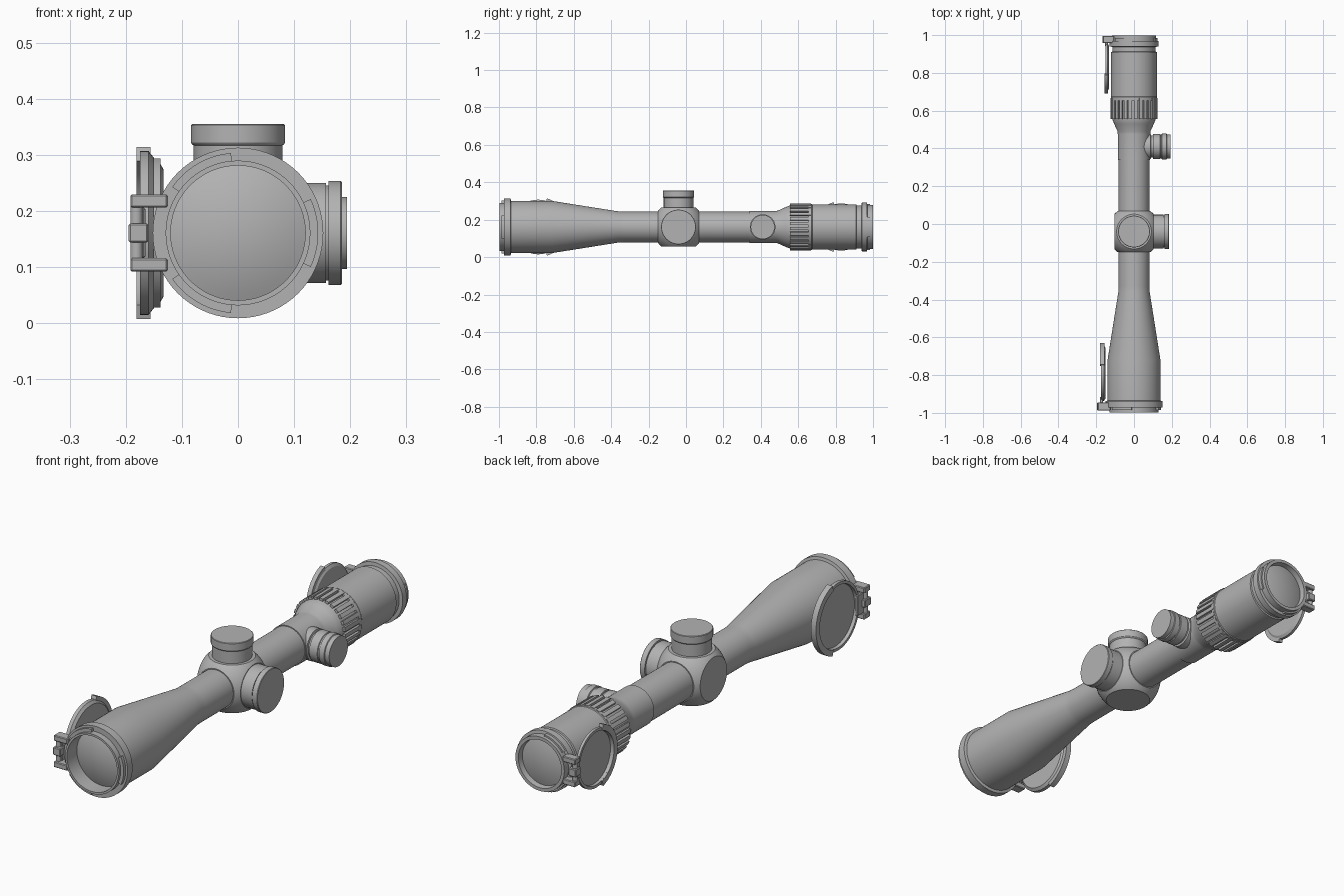
import bpy, bmesh, math
from mathutils import Vector

if "Cube" in bpy.data.objects:
    bpy.data.objects.remove(bpy.data.objects["Cube"], do_unlink=True)

grey = bpy.data.materials.new("matte grey")
grey.use_nodes = True
COLOUR = (0.45, 0.45, 0.45, 1)
grey.diffuse_color = COLOUR
grey.node_tree.nodes["Principled BSDF"].inputs["Base Color"].default_value = COLOUR

X, Y, Z = Vector((1, 0, 0)), Vector((0, 1, 0)), Vector((0, 0, 1))
AXIS_Z = 0.161            # height of the optical axis
SADDLE_Y = -0.04          # middle of the turret housing


def at(y):
    return Vector((0, y, AXIS_Z))


def finish(name, bm, smooth=True):
    bmesh.ops.recalc_face_normals(bm, faces=bm.faces)
    mesh = bpy.data.meshes.new(name)
    bm.to_mesh(mesh)
    bm.free()
    mesh.materials.append(grey)
    ob = bpy.data.objects.new(name, mesh)
    bpy.context.collection.objects.link(ob)
    if smooth:
        bpy.ops.object.select_all(action='DESELECT')
        ob.select_set(True)
        bpy.context.view_layer.objects.active = ob
        bpy.ops.object.shade_smooth_by_angle(angle=math.radians(28))
    return ob


def sides(axis):
    """Two directions square to the axis; the first is where angle 0 points."""
    u = Y if axis == X else X
    return u, axis.cross(u)


def lathe(name, profile, axis, centre, n=72):
    """Spin (distance along axis, radius) points around the axis."""
    bm = bmesh.new()
    u, v = sides(axis)
    rings = []
    for t, r in profile:
        base = centre + axis * t
        if r == 0:
            rings.append([bm.verts.new(base)] * n)
        else:
            rings.append([bm.verts.new(base + r * (u * math.cos(a) + v * math.sin(a)))
                          for a in (math.tau * i / n for i in range(n))])
    for a, b in zip(rings, rings[1:]):
        for i in range(n):
            j = (i + 1) % n
            corners = list(dict.fromkeys((a[i], a[j], b[j], b[i])))
            if len(corners) > 2:
                bm.faces.new(corners)
    return finish(name, bm)


def arc_blocks(name, axis, centre, r0, r1, t0, t1, spans, n=24):
    """Solid ring segments; each span is a start and end angle in degrees."""
    bm = bmesh.new()
    u, v = sides(axis)
    for a0, a1 in spans:
        loops = []
        for i in range(n + 1):
            a = math.radians(a0 + (a1 - a0) * i / n)
            d = u * math.cos(a) + v * math.sin(a)
            loops.append([bm.verts.new(centre + d * r + axis * t)
                          for r, t in ((r0, t0), (r1, t0), (r1, t1), (r0, t1))])
        for p, q in zip(loops, loops[1:]):
            for k in range(4):
                m = (k + 1) % 4
                bm.faces.new((p[k], p[m], q[m], q[k]))
        bm.faces.new(loops[0])
        bm.faces.new(loops[-1])
    return finish(name, bm)


def boxes(name, spans):
    """Boxes given as (x0, x1, y0, y1, z0, z1), z measured from the optical axis."""
    bm = bmesh.new()
    for x0, x1, y0, y1, z0, z1 in spans:
        cube = bmesh.ops.create_cube(bm, size=1)["verts"]
        for p in cube:
            p.co = Vector(((x0 + x1) / 2 + p.co.x * (x1 - x0),
                           (y0 + y1) / 2 + p.co.y * (y1 - y0),
                           AXIS_Z + (z0 + z1) / 2 + p.co.z * (z1 - z0)))
    bmesh.ops.bevel(bm, geom=bm.edges[:], offset=0.003, segments=1, affect='EDGES')
    return finish(name, bm, smooth=False)


def dome(edge_t, tip_t, r, steps=8):
    """Shallow lens profile from rim to pole."""
    return [(tip_t + (edge_t - tip_t) * (1 - k / steps) ** 2, r * (1 - k / steps))
            for k in range(steps + 1)]


# Main tube, objective bell and both open ends
lathe("front_barrel", [
    (-0.93, 0.12), (-0.998, 0.12), (-0.998, 0.129), (-0.972, 0.129), (-0.972, 0.152),
    (-0.938, 0.152), (-0.935, 0.14), (-0.72, 0.14), (-0.36, 0.083), (-0.33, 0.082),
    (0.34, 0.082)], Y, at(0))
lathe("objective_lens", dome(-0.93, -0.955, 0.121), Y, at(0))
arc_blocks("front_bayonet_lugs", Y, at(0), 0.127, 0.143, -0.986, -0.97,
           [(a - 25, a + 25) for a in (0, 120, 240)])

lathe("rear_barrel", [
    (0.34, 0.0), (0.34, 0.086), (0.475, 0.086), (0.49, 0.087), (0.53, 0.105), (0.553, 0.114),
    (0.672, 0.114), (0.676, 0.121), (0.91, 0.121), (0.912, 0.115), (0.938, 0.115),
    (0.94, 0.13), (0.968, 0.13), (0.97, 0.117), (0.999, 0.117), (0.999, 0.103),
    (0.975, 0.1)], Y, at(0))
lathe("eyepiece_lens", dome(0.975, 0.99, 0.101), Y, at(0))
arc_blocks("rear_bayonet_lugs", Y, at(0), 0.115, 0.124, 0.966, 0.984,
           [(a - 25, a + 25) for a in (0, 120, 240)])

# Zoom ring ribs
RIBS = 28
step = 360 / RIBS
arc_blocks("zoom_ring_ribs", Y, at(0), 0.11, 0.125, 0.556, 0.668,
           [(i * step, (i + 0.62) * step) for i in range(RIBS)], n=3)
lathe("zoom_ring_collar", [(0.655, 0.11), (0.655, 0.123), (0.672, 0.123), (0.68, 0.115)], Y, at(0))

# Turret housing: a ball trimmed flat on six sides
bm = bmesh.new()
bmesh.ops.create_uvsphere(bm, u_segments=64, v_segments=40, radius=0.139)
for normal in (X, -X, Y, -Y, Z, -Z):
    cut = bmesh.ops.bisect_plane(bm, geom=bm.verts[:] + bm.edges[:] + bm.faces[:],
                                 plane_co=normal * (0.109 if abs(normal.y) else 0.104),
                                 plane_no=normal, clear_outer=True)
    rim = [e for e in cut["geom_cut"] if isinstance(e, bmesh.types.BMEdge)]
    bmesh.ops.contextual_create(bm, geom=rim)
bmesh.ops.translate(bm, verts=bm.verts, vec=at(SADDLE_Y))
finish("turret_housing", bm)

# Turrets
lathe("top_turret", [(0.09, 0.079), (0.156, 0.079), (0.158, 0.082), (0.161, 0.084),
                     (0.192, 0.084), (0.194, 0.082), (0.194, 0)], Z, at(SADDLE_Y))
lathe("left_turret", [(0.09, 0.089), (0.157, 0.089), (0.157, 0.085), (0.161, 0.085),
                      (0.161, 0.093), (0.183, 0.093), (0.185, 0.091), (0.185, 0)],
      X, at(SADDLE_Y))
lathe("right_turret", [(0.09, 0.086), (0.145, 0.086), (0.145, 0.083), (0.149, 0.083),
                       (0.149, 0.088), (0.193, 0.088), (0.195, 0.086), (0.195, 0)],
      -X, at(SADDLE_Y))
lathe("illumination_dial", [(0.0, 0.067), (0.088, 0.067), (0.09, 0.058), (0.1, 0.058),
                            (0.1, 0.066), (0.138, 0.066), (0.14, 0.063), (0.146, 0.063),
                            (0.148, 0.068), (0.172, 0.068), (0.174, 0.064), (0.194, 0.064),
                            (0.194, 0)], X, at(0.41))


# Flip covers lying open along the right side, with their hinges
def flip_cover(prefix, y, x_out, x_in, r, r_lip, middle):
    depth = x_in - x_out
    lathe(prefix + "_cover", [(x_in, 0), (x_in, r - 0.012), (x_in - 0.3 * depth, r),
                              (x_out + 0.2 * depth, r), (x_out + 0.2 * depth, r - 0.012),
                              (x_in - 0.35 * depth, r - 0.014), (x_in - 0.35 * depth, 0)],
          X, at(y))
    arc_blocks(prefix + "_cover_lip", X, at(y), r - 0.012, r_lip,
               x_out, x_in - 0.2 * depth, [(middle - 73, middle + 73)], n=40)


flip_cover("front", -0.79, -0.181, -0.15, 0.146, 0.16, 0)
flip_cover("rear", 0.83, -0.157, -0.133, 0.126, 0.139, 180)


def hinge(prefix, x_out, x_in, y0, y1, scale, cover_y):
    ym = (y0 + y1) / 2
    pin_x = x_out + 0.014
    lathe(prefix + "_hinge_pin", [(-0.066 * scale, 0), (-0.066 * scale, 0.011),
                                  (0.066 * scale, 0.011), (0.066 * scale, 0)],
          Z, Vector((pin_x, ym, AXIS_Z)), n=20)
    ears = [(x_out + 0.003, x_in, y0, y1, s * 0.057 * scale - 0.012, s * 0.057 * scale + 0.012)
            for s in (-1, 1)]
    knuckle = (x_out, x_out + 0.035, y0, y1, -0.017, 0.017)
    arm = (x_out + 0.014, x_out + 0.03, min(ym, cover_y), max(ym, cover_y),
           -0.045 * scale, 0.045 * scale)
    boxes(prefix + "_hinge", ears + [knuckle, arm])


hinge("front", -0.195, -0.125, -0.988, -0.945, 1.0, -0.915)
hinge("rear", -0.168, -0.105, 0.958, 0.995, 0.85, 0.94)
